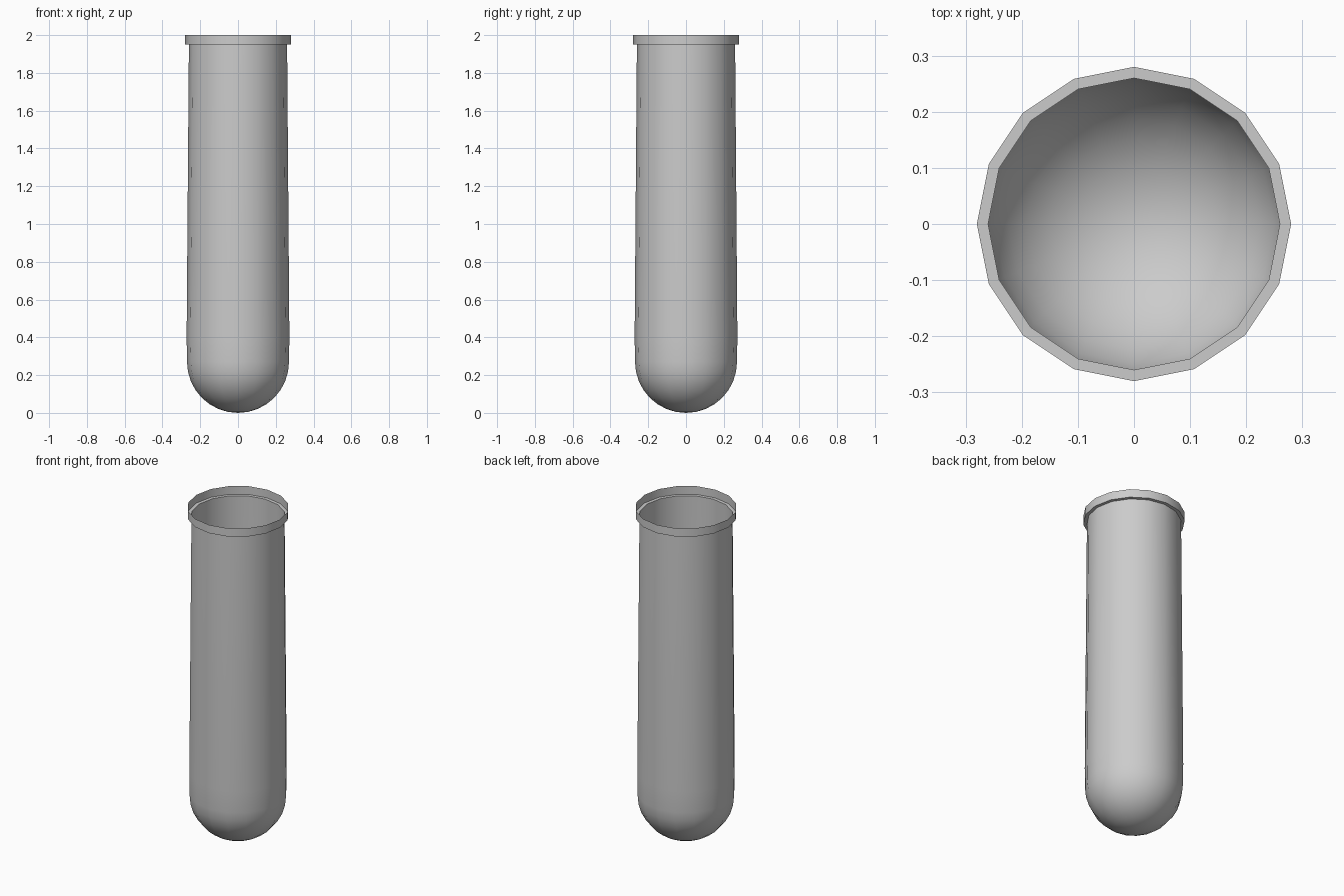
import bpy, bmesh, math

if "Cube" in bpy.data.objects:
    bpy.data.objects.remove(bpy.data.objects["Cube"])

SIDES = 16
R = 0.27          # radius of the rounded bottom

# half profile from just above the bottom pole up to the flared collar
profile = [(R * math.sin(math.radians(a)), R - R * math.cos(math.radians(a)))
           for a in (11.25, 22.5, 33.75, 45, 56.25, 67.5, 78.75, 90)]
profile += [(0.272, 0.40), (0.26, 1.95), (0.28, 1.95), (0.28, 2.0)]

bm = bmesh.new()


def ring(r, z):
    return [bm.verts.new((r * math.cos(2 * math.pi * i / SIDES),
                          r * math.sin(2 * math.pi * i / SIDES), z))
            for i in range(SIDES)]


# thin tube wall, ledge and collar
rings = [ring(r, z) for r, z in profile]
for a, b in zip(rings, rings[1:]):
    for i in range(SIDES):
        j = (i + 1) % SIDES
        bm.faces.new((a[i], a[j], b[j], b[i]))

# rounded bottom cap
pole = bm.verts.new((0, 0, 0))
for i in range(SIDES):
    bm.faces.new((pole, rings[0][(i + 1) % SIDES], rings[0][i]))

mesh = bpy.data.meshes.new("test_tube")
bm.to_mesh(mesh)
bm.free()
tube = bpy.data.objects.new("test_tube", mesh)
bpy.context.collection.objects.link(tube)

# smooth body, crisp collar edges
bpy.context.view_layer.objects.active = tube
tube.select_set(True)
bpy.ops.object.shade_smooth_by_angle(angle=math.radians(40))
